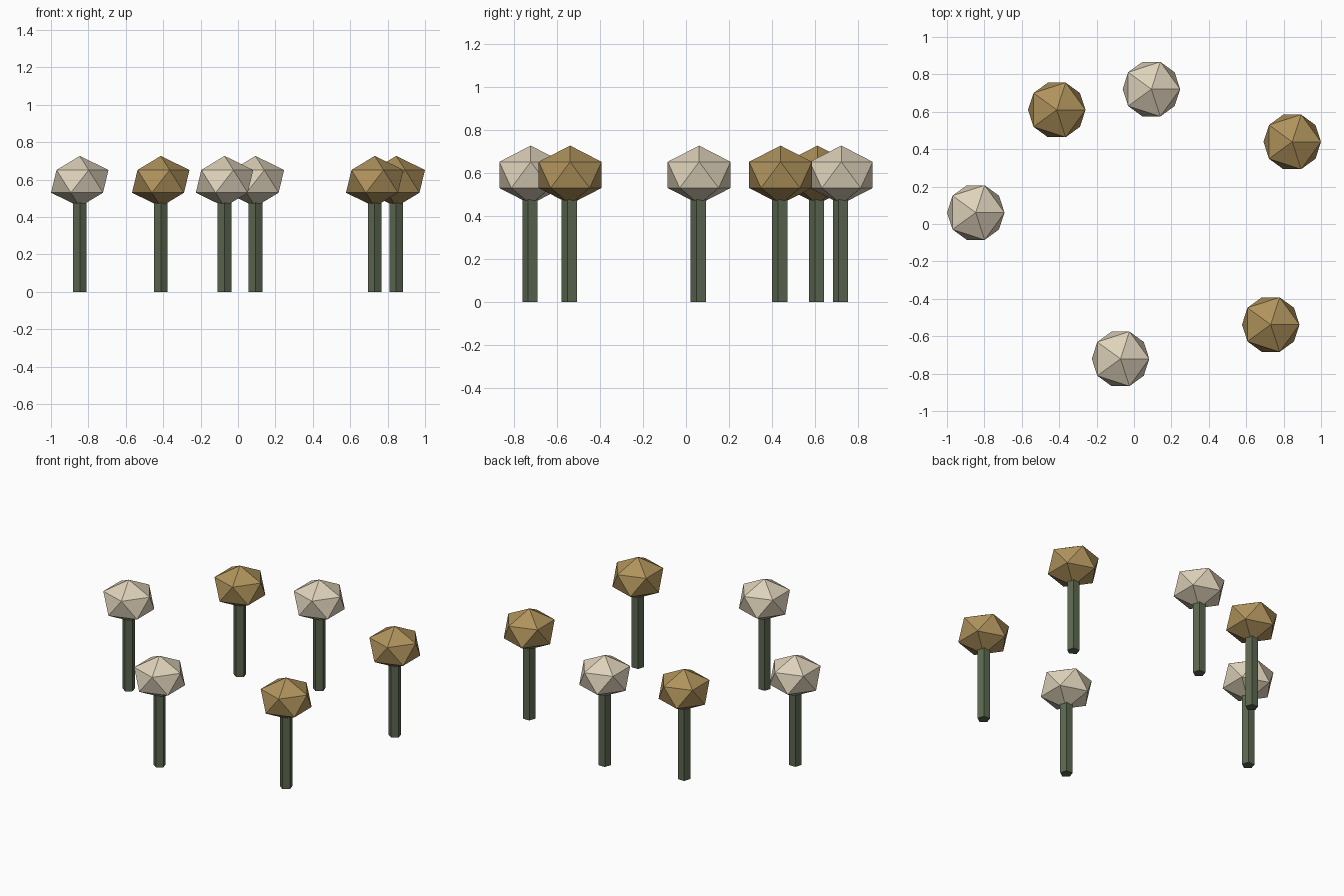
import bpy, math

if "Cube" in bpy.data.objects:
    bpy.data.objects.remove(bpy.data.objects["Cube"])

def srgb(r, g, b):
    lin = [(v / 255 / 12.92) if v < 10 else ((v / 255 + 0.055) / 1.055) ** 2.4 for v in (r, g, b)]
    return (*lin, 1.0)

def material(name, rgb):
    m = bpy.data.materials.new(name)
    m.diffuse_color = srgb(*rgb)
    m.use_nodes = True
    m.node_tree.nodes["Principled BSDF"].inputs["Base Color"].default_value = m.diffuse_color
    return m

cream = material("cream", (222, 210, 186))
ochre = material("ochre", (176, 147, 92))
green = material("stem green", (92, 104, 80))

HEAD_R, HEAD_Z, SQUASH = 0.1717, 0.591, 0.792
STEM_R, STEM_H = 0.039, 0.55

# each plant: x, y, head colour
plants = [
    (-0.846, 0.061, cream), (0.093, 0.721, cream), (-0.072, -0.721, cream),
    (-0.413, 0.610, ochre), (0.846, 0.439, ochre), (0.731, -0.538, ochre),
]

def finish(name, mat):
    ob = bpy.context.object
    ob.name = name
    ob.data.materials.append(mat)
    return ob

for i, (x, y, colour) in enumerate(plants, 1):
    # five-sided stem, one corner facing the front
    bpy.ops.mesh.primitive_cylinder_add(vertices=5, radius=STEM_R, depth=STEM_H,
                                        location=(x, y, STEM_H / 2), rotation=(0, 0, math.pi))
    finish(f"stem_{i}", green)
    # squashed faceted head
    bpy.ops.mesh.primitive_ico_sphere_add(subdivisions=1, radius=HEAD_R, location=(x, y, HEAD_Z))
    finish(f"head_{i}", colour).scale.z = SQUASH
